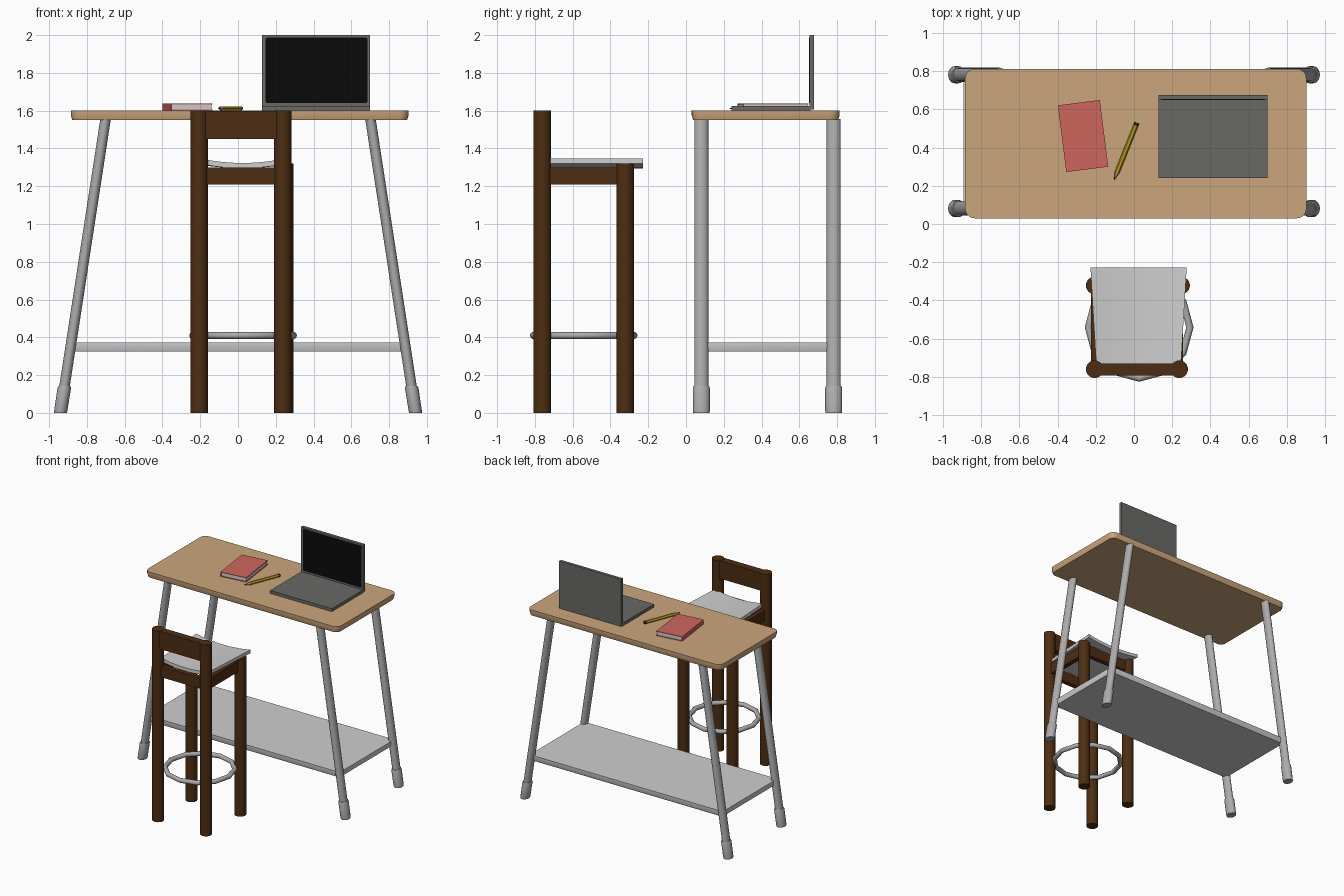
import bpy, bmesh, math
from mathutils import Matrix, Vector

if "Cube" in bpy.data.objects:
    bpy.data.objects.remove(bpy.data.objects["Cube"])


def mat(name, r, g, b):
    m = bpy.data.materials.new(name)
    m.diffuse_color = (r, g, b, 1)
    m.use_nodes = True
    m.node_tree.nodes["Principled BSDF"].inputs["Base Color"].default_value = m.diffuse_color
    return m


TAN = mat("tan wood", 0.60, 0.38, 0.20)
BROWN = mat("dark brown wood", 0.075, 0.027, 0.006)
METAL = mat("grey metal", 0.42, 0.41, 0.41)
PALE = mat("pale grey", 0.62, 0.62, 0.63)
GREY = mat("laptop grey", 0.14, 0.14, 0.13)
BLACK = mat("screen black", 0.003, 0.003, 0.003)
RED = mat("book red", 0.62, 0.13, 0.11)
YELLOW = mat("pencil yellow", 0.52, 0.35, 0.015)
LEAD = mat("pencil lead", 0.03, 0.03, 0.03)


def loft(name, rings, mats, band_mats=None, smooth=True, matrix=None):
    """Skin a stack of closed rings of points and cap both ends."""
    bm = bmesh.new()
    vs = [[bm.verts.new(p) for p in ring] for ring in rings]
    n = len(vs[0])
    for k in range(len(vs) - 1):
        for i in range(n):
            j = (i + 1) % n
            f = bm.faces.new((vs[k][i], vs[k][j], vs[k + 1][j], vs[k + 1][i]))
            f.material_index = band_mats[k] if band_mats else 0
    first, last = bm.faces.new(vs[0][::-1]), bm.faces.new(vs[-1])
    if band_mats:
        first.material_index, last.material_index = band_mats[0], band_mats[-1]
    bmesh.ops.recalc_face_normals(bm, faces=bm.faces)
    if matrix:
        bm.transform(matrix)
    me = bpy.data.meshes.new(name)
    bm.to_mesh(me)
    bm.free()
    for m in mats:
        me.materials.append(m)
    ob = bpy.data.objects.new(name, me)
    bpy.context.collection.objects.link(ob)
    if smooth:
        bpy.ops.object.select_all(action='DESELECT')
        ob.select_set(True)
        bpy.context.view_layer.objects.active = ob
        bpy.ops.object.shade_smooth_by_angle(angle=math.radians(35))
    return ob


def ellipse(x, y, z, rx, ry, n=24):
    return [(x + rx * math.cos(2 * math.pi * i / n),
             y + ry * math.sin(2 * math.pi * i / n), z) for i in range(n)]


def rounded(x0, x1, y0, y1, z, r, seg=5):
    pts = []
    corners = ((x1 - r, y1 - r), (x0 + r, y1 - r), (x0 + r, y0 + r), (x1 - r, y0 + r))
    for q, (cx, cy) in enumerate(corners):
        for s in range(seg + 1):
            a = math.pi / 2 * (q + s / seg)
            pts.append((cx + r * math.cos(a), cy + r * math.sin(a), z))
    return pts


def box(name, x0, x1, y0, y1, z0, z1, m, matrix=None):
    ring = lambda z: [(x0, y0, z), (x1, y0, z), (x1, y1, z), (x0, y1, z)]
    return loft(name, [ring(z0), ring(z1)], [m], smooth=False, matrix=matrix)


def slab(name, x0, x1, y0, y1, z0, z1, r, m):
    """Rounded board with its lower edge eased."""
    d, zm = 0.008, (z0 + z1) / 2
    return loft(name, [rounded(x0 + d, x1 - d, y0 + d, y1 - d, z0, r - d),
                       rounded(x0, x1, y0, y1, zm, r),
                       rounded(x0, x1, y0, y1, z1, r)], [m])


# Table top and lower shelf
slab("table_top", -0.885, 0.903, 0.03, 0.813, 1.55, 1.60, 0.05, TAN)
slab("table_shelf", -0.893, 0.893, 0.07, 0.79, 0.325, 0.372, 0.03, PALE)

# Splayed table legs with sleeved feet
for sx, side in ((-1, "left"), (1, "right")):
    for y, end in ((0.081, "front"), (0.782, "back")):
        at = lambda z, rx, ry: ellipse(sx * (0.94 - 0.238 * z / 1.55), y, z, rx, ry)
        loft(f"table_leg_{end}_{side}", [at(0.1, 0.028, 0.037), at(1.555, 0.028, 0.037)], [METAL])
        loft(f"table_foot_{end}_{side}",
             [at(0, 0.034, 0.043), at(0.01, 0.035, 0.045), at(0.13, 0.036, 0.045),
              at(0.142, 0.032, 0.041)], [METAL])

# Laptop
box("laptop_base", 0.128, 0.70, 0.24, 0.66, 1.60, 1.625, GREY)
box("laptop_lid", 0.128, 0.70, 0.653, 0.677, 1.605, 2.0, GREY)
upright = Matrix.Translation((0, 0.653, 0)) @ Matrix.Rotation(math.pi / 2, 4, 'X')
loft("laptop_screen", [rounded(0.145, 0.686, 1.64, 1.987, z, 0.012) for z in (-0.002, 0.003)],
     [BLACK], matrix=upright)

# Book: two covers, spine on the left, pages
place = Matrix.Translation((-0.267, 0.461, 1.60)) @ Matrix.Rotation(math.radians(7.3), 4, 'Z')
box("book_cover_bottom", -0.111, 0.111, -0.176, 0.176, 0.001, 0.005, RED, place)
box("book_cover_top", -0.111, 0.111, -0.176, 0.176, 0.033, 0.038, RED, place)
box("book_spine", -0.111, -0.105, -0.176, 0.176, 0.005, 0.033, RED, place)
box("book_pages", -0.105, 0.106, -0.171, 0.171, 0.005, 0.033, PALE, place)

# Pencil: hexagonal body, sharpened tip, dark ends
tip, tail = Vector((-0.105, 0.23, 1.612)), Vector((0.015, 0.53, 1.612))
length = (tail - tip).length
aim = Matrix.Translation(tip) @ (tail - tip).to_track_quat('Z', 'Y').to_matrix().to_4x4()
steps = ((0, 0.001), (0.016, 0.005), (0.045, 0.013), (length - 0.015, 0.013), (length, 0.013))
loft("pencil", [ellipse(0, 0, z, r, r, 6) for z, r in steps], [LEAD, TAN, YELLOW],
     band_mats=[0, 1, 2, 0], smooth=False, matrix=aim)

# Stool posts and front legs
for name, x, y, top in (("back_post_left", -0.206, -0.761, 1.60), ("back_post_right", 0.237, -0.761, 1.60),
                        ("front_leg_left", -0.206, -0.322, 1.32), ("front_leg_right", 0.247, -0.322, 1.32)):
    loft("stool_" + name, [ellipse(x, y, z, 0.046, 0.046) for z in (0, top)], [BROWN])

# Stool backrest and seat rails
box("stool_backrest", -0.206, 0.237, -0.793, -0.73, 1.45, 1.598, BROWN)
box("stool_rail_back", -0.206, 0.237, -0.78, -0.742, 1.21, 1.30, BROWN)
box("stool_rail_front", -0.206, 0.247, -0.341, -0.303, 1.21, 1.30, BROWN)
box("stool_rail_left", -0.225, -0.187, -0.761, -0.322, 1.21, 1.30, BROWN)
box("stool_rail_right", 0.22, 0.258, -0.761, -0.322, 1.21, 1.30, BROWN)


# Dished seat, wider at the front
def seat_section(y, half):
    us = [i / 6 - 1 for i in range(13)]
    z = lambda u: 1.323 + 0.024 * u * u
    return ([(0.024 + half * u, y, z(u)) for u in us] +
            [(0.024 + half * u, y, z(u) - 0.028) for u in reversed(us)])


loft("stool_seat", [seat_section(-0.735, 0.222), seat_section(-0.228, 0.252)], [PALE])

# Foot ring
bpy.ops.mesh.primitive_torus_add(location=(0.027, -0.5415, 0.41), major_radius=0.266, minor_radius=0.019,
                                 major_segments=12, minor_segments=10)
ring = bpy.context.object
ring.name = "stool_foot_ring"
ring.data.materials.append(METAL)
bpy.ops.object.shade_smooth_by_angle(angle=math.radians(40))
